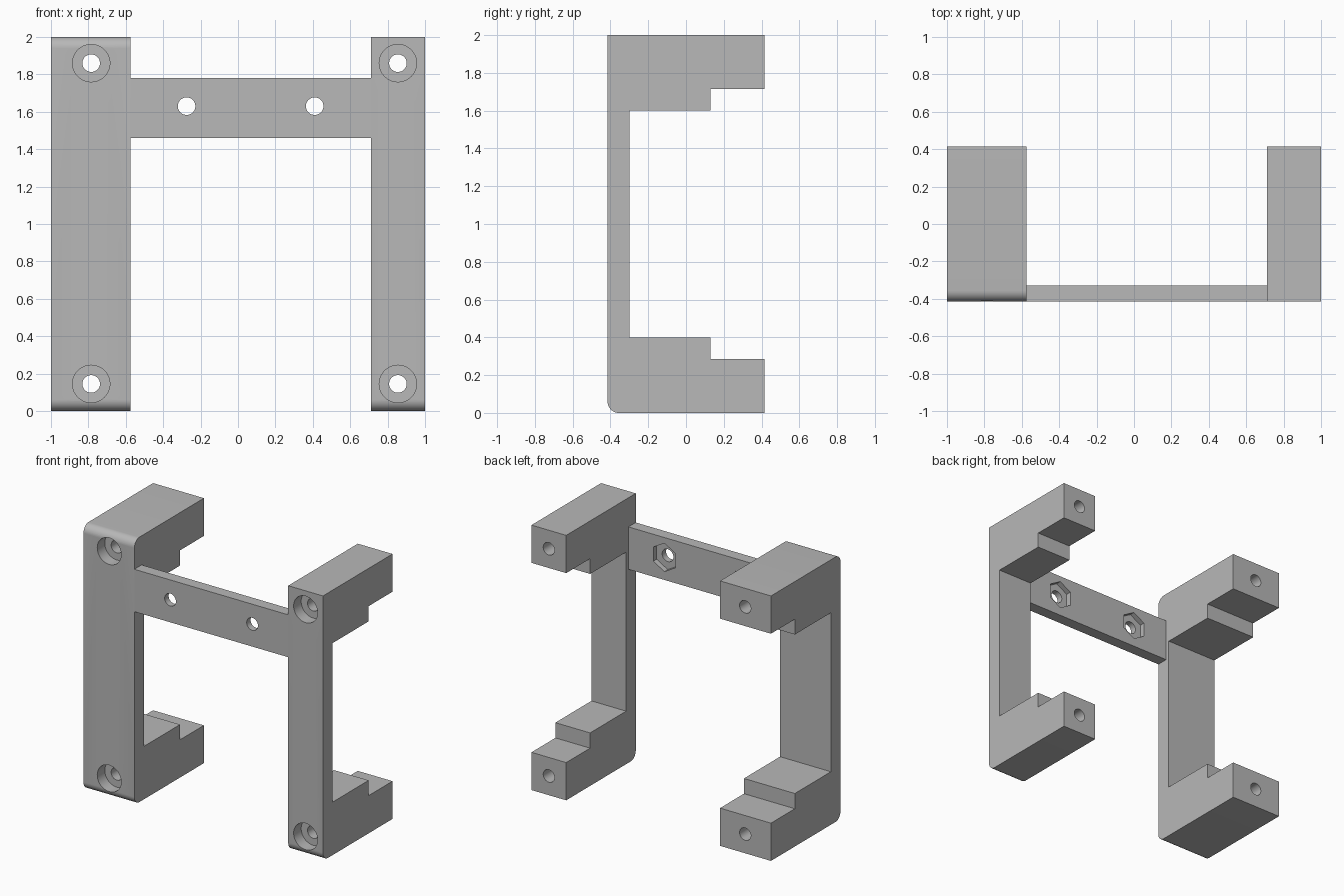
import bpy, bmesh, math
from mathutils import Matrix

cube = bpy.data.objects.get("Cube")
if cube:
    bpy.data.objects.remove(cube, do_unlink=True)

grey = bpy.data.materials.new("plain_grey")
grey.use_nodes = True
COLOR = (0.48, 0.48, 0.48, 1)
grey.diffuse_color = COLOR
grey.node_tree.nodes["Principled BSDF"].inputs["Base Color"].default_value = COLOR

FRONT, BACK, RADIUS = -0.415, 0.415, 0.06


def finish(name, bm):
    bmesh.ops.recalc_face_normals(bm, faces=bm.faces)
    mesh = bpy.data.meshes.new(name)
    bm.to_mesh(mesh)
    bm.free()
    mesh.materials.append(grey)
    ob = bpy.data.objects.new(name, mesh)
    bpy.context.collection.objects.link(ob)
    return ob


def extrude_profile(name, profile, x0, x1):
    """Side profile of (y, z) points swept along x."""
    bm = bmesh.new()
    face = bm.faces.new([bm.verts.new((x0, y, z)) for y, z in profile])
    out = bmesh.ops.extrude_face_region(bm, geom=[face])
    verts = [v for v in out["geom"] if isinstance(v, bmesh.types.BMVert)]
    bmesh.ops.translate(bm, verts=verts, vec=(x1 - x0, 0, 0))
    return finish(name, bm)


def fillet(z, start):
    """Quarter round on a front corner, start angle in degrees."""
    cy, cz = FRONT + RADIUS, abs(z - RADIUS)
    angles = [math.radians(start - 90 * i / 10) for i in range(11)]
    return [(cy + RADIUS * math.cos(a), cz + RADIUS * math.sin(a)) for a in angles]


def drill(target, x, z, y0, y1, radius, sides=48):
    """Cut a round or hexagonal hole along y."""
    bm = bmesh.new()
    place = Matrix.Translation((x, (y0 + y1) / 2, z)) @ Matrix.Rotation(math.pi / 2, 4, 'X')
    bmesh.ops.create_cone(bm, cap_ends=True, segments=sides, radius1=radius,
                          radius2=radius, depth=y1 - y0, matrix=place)
    cutter = finish("hole_cutter", bm)
    mod = target.modifiers.new("hole", 'BOOLEAN')
    mod.operation, mod.solver, mod.object = 'DIFFERENCE', 'EXACT', cutter
    bpy.context.view_layer.objects.active = target
    bpy.ops.object.modifier_apply(modifier=mod.name)
    bpy.data.objects.remove(cutter, do_unlink=True)


def shade(ob):
    bpy.ops.object.select_all(action='DESELECT')
    ob.select_set(True)
    bpy.context.view_layer.objects.active = ob
    bpy.ops.object.shade_smooth_by_angle(angle=math.radians(30))


def make_post(name, x0, x1, hole_x, round_top):
    # C-shaped bracket with stepped arms reaching back
    steps = [(BACK, 0), (BACK, 0.285), (0.13, 0.285), (0.13, 0.40), (-0.30, 0.40)]
    upper = [(y, 2 - z) for y, z in reversed(steps)]
    bottom = fillet(0, 270)[::-1]
    bottom = [(y, z) for y, z in bottom]
    top = [(y, 2 - z) for y, z in bottom] if round_top else [(FRONT, 2)]
    # order: arms from bottom to top, front edge from top to bottom
    front = top[::-1] if round_top else top
    if round_top and front[0][1] < front[-1][1]:
        front.reverse()
    if bottom[0][1] < bottom[-1][1]:
        bottom.reverse()
    post = extrude_profile(name, steps + upper + front + bottom, x0, x1)
    # Counterbored screw holes through both arms
    for z in (0.145, 1.86):
        drill(post, hole_x, z, FRONT - 0.1, FRONT + 0.09, 0.1)
        drill(post, hole_x, z, FRONT - 0.1, BACK + 0.1, 0.047)
    shade(post)


make_post("wide_post", -1.0, -0.575, -0.785, True)
make_post("narrow_post", 0.71, 1.0, 0.855, False)

# Crossbar with bolt holes and hexagonal nut pockets at the back
bar_back = -0.328
bar = extrude_profile("crossbar", [(FRONT, 1.46), (bar_back, 1.46),
                                   (bar_back, 1.78), (FRONT, 1.78)], -0.575, 0.71)
for x in (-0.275, 0.41):
    drill(bar, x, 1.63, FRONT - 0.1, bar_back + 0.1, 0.047)
    drill(bar, x, 1.63, bar_back - 0.04, bar_back + 0.1, 0.107, 6)
shade(bar)
